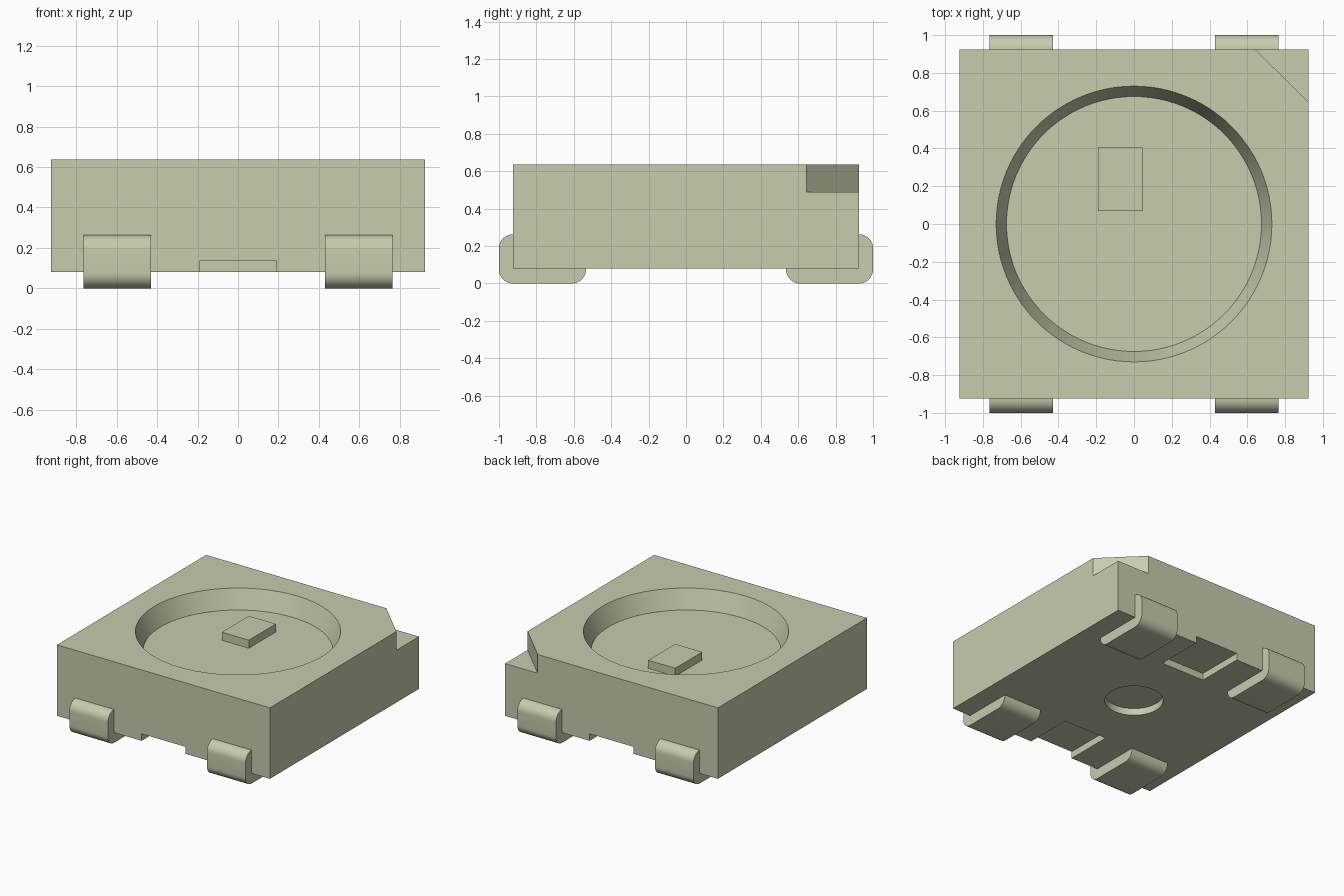
import bpy, bmesh, math
from mathutils import Matrix, Vector

old = bpy.data.objects.get("Cube")
if old:
    bpy.data.objects.remove(old, do_unlink=True)

# Single pale plastic colour
COLOUR = (0.58, 0.60, 0.42, 1)
mat = bpy.data.materials.new("pale olive plastic")
mat.diffuse_color = COLOUR
mat.use_nodes = True
mat.node_tree.nodes["Principled BSDF"].inputs["Base Color"].default_value = COLOUR


def add_object(name, bm):
    bmesh.ops.recalc_face_normals(bm, faces=bm.faces)
    mesh = bpy.data.meshes.new(name)
    bm.to_mesh(mesh)
    bm.free()
    mesh.materials.append(mat)
    obj = bpy.data.objects.new(name, mesh)
    bpy.context.collection.objects.link(obj)
    return obj


def box(name, lo, hi):
    bm = bmesh.new()
    lo, hi = Vector(lo), Vector(hi)
    bmesh.ops.create_cube(bm, size=1, matrix=Matrix.Translation((lo + hi) / 2)
                          @ Matrix.Diagonal((*(hi - lo), 1)))
    return add_object(name, bm)


def cone(name, r_low, r_high, z_low, z_high):
    bm = bmesh.new()
    bmesh.ops.create_cone(bm, cap_ends=True, segments=96, radius1=r_low, radius2=r_high,
                          depth=z_high - z_low,
                          matrix=Matrix.Translation((0, 0, (z_low + z_high) / 2)))
    return add_object(name, bm)


def prism(name, points, offset):
    bm = bmesh.new()
    face = bm.faces.new([bm.verts.new(p) for p in points])
    ext = bmesh.ops.extrude_face_region(bm, geom=[face])
    verts = [g for g in ext["geom"] if isinstance(g, bmesh.types.BMVert)]
    bmesh.ops.translate(bm, verts=verts, vec=offset)
    return add_object(name, bm)


def smooth(obj):
    bpy.ops.object.select_all(action="DESELECT")
    obj.select_set(True)
    bpy.context.view_layer.objects.active = obj
    bpy.ops.object.shade_smooth_by_angle(angle=math.radians(30))


HALF, BASE, TOP, FLOOR = 0.925, 0.08, 0.637, 0.49
NOTCH, NOTCH_TOP = 0.19, 0.135

# Housing and the shapes cut from it
body = box("housing", (-HALF, -HALF, BASE), (HALF, HALF, TOP))
slope = (0.73 - 0.675) / (TOP - FLOOR)
cutters = [
    cone("cavity_cutter", 0.675, 0.73 + slope * 0.1, FLOOR, TOP + 0.1),
    cone("underside_recess_cutter", 0.21, 0.21, BASE - 0.1, NOTCH_TOP),
    prism("corner_cutter", [(0.54, 1.025, FLOOR), (1.025, 0.545, FLOOR), (1.1, 1.1, FLOOR)],
          (0, 0, 0.3)),
]
for side, label in ((-1, "front"), (1, "back")):
    ys = sorted((side * (HALF - 2 * NOTCH), side * (HALF + 0.1)))
    cutters.append(box(label + "_notch_cutter", (-NOTCH, ys[0], BASE - 0.1),
                       (NOTCH, ys[1], NOTCH_TOP)))
for cutter in cutters:
    mod = body.modifiers.new(cutter.name, "BOOLEAN")
    mod.operation, mod.solver, mod.object = "DIFFERENCE", "EXACT", cutter

# Bake the cuts, then drop the cutters
graph = bpy.context.evaluated_depsgraph_get()
cut_mesh = bpy.data.meshes.new_from_object(body.evaluated_get(graph))
body.modifiers.clear()
body.data = cut_mesh
for cutter in cutters:
    bpy.data.objects.remove(cutter, do_unlink=True)
smooth(body)

# Light-emitting chip on the cavity floor
box("chip", (-0.19, 0.07, FLOOR - 0.005), (0.045, 0.405, 0.553))


# Bent terminals: an L section with rounded outer corners
def arc(y, z, r, start):
    angles = [math.radians(start + 90 * i / 10) for i in range(11)]
    return [(y + r * math.cos(a), z + r * math.sin(a)) for a in angles]


R, INNER, LEG_TOP = 0.075, 0.535, 0.263
section = ([(HALF - 0.01, BASE + 0.01), (INNER, BASE + 0.01)]
           + arc(INNER + R, R, R, 180)
           + arc(1 - R, R, R, 270)
           + arc(1 - R, LEG_TOP - R, R, 0)
           + [(HALF - 0.01, LEG_TOP)])
for sy, row in ((-1, "front"), (1, "back")):
    for x, column in ((0.43, "left"), (-0.765, "right")):
        leg = prism(row + "_" + column + "_terminal",
                    [(x, sy * y, z) for y, z in section], (0.335, 0, 0))
        smooth(leg)
